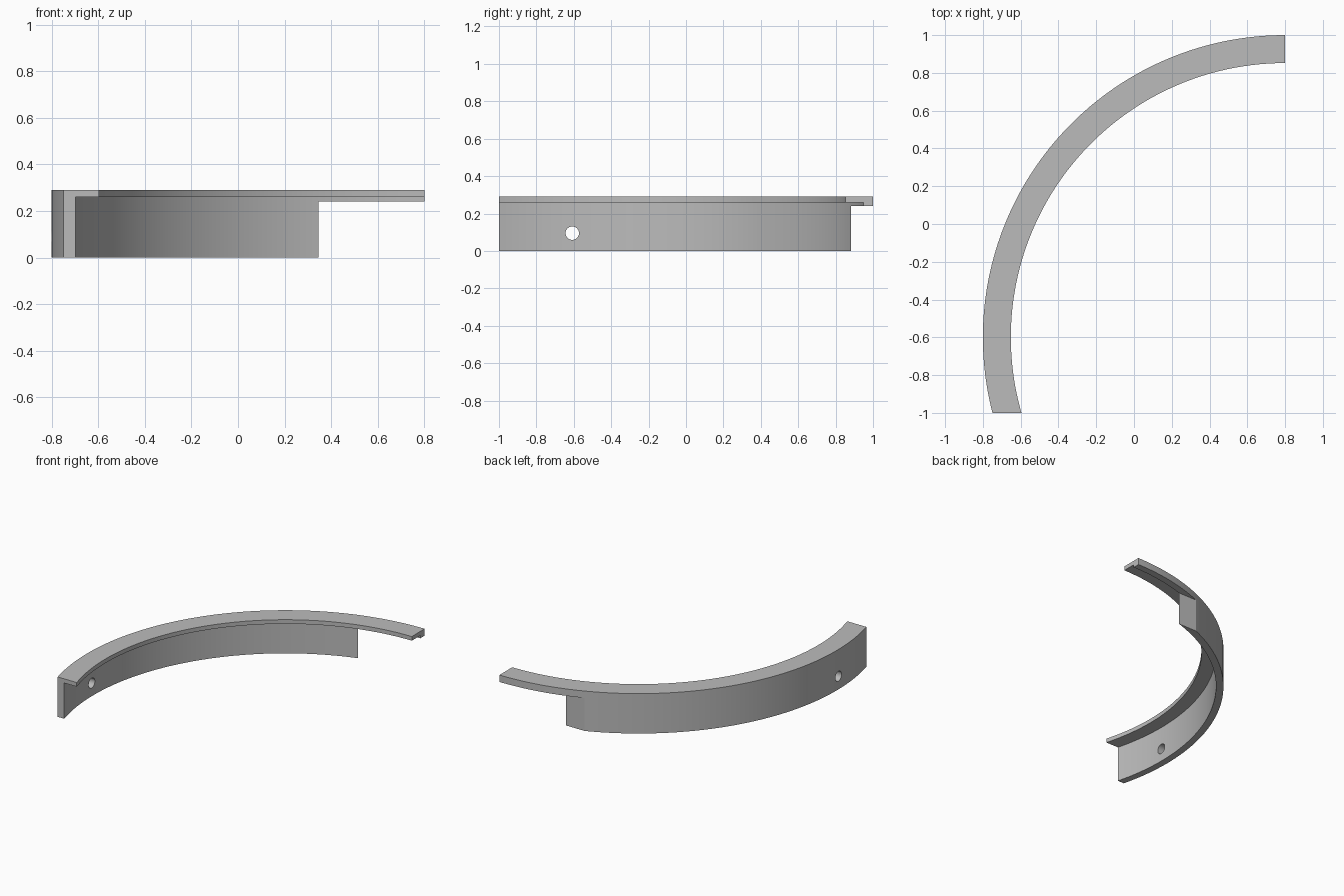
import bpy, bmesh, math

cube = bpy.data.objects.get("Cube")
if cube:
    bpy.data.objects.remove(cube, do_unlink=True)

# Flat grey material
grey = bpy.data.materials.new("plain_grey")
grey.use_nodes = True
colour = (0.5, 0.5, 0.5, 1)
grey.diffuse_color = colour
grey.node_tree.nodes["Principled BSDF"].inputs["Base Color"].default_value = colour

CENTRE_X, CENTRE_Y = 0.8, -0.6
FRONT_Y = -1.0
SEGMENTS = 96

# L-shaped cross-section: (radius, height)
section = [(1.55, 0), (1.6, 0), (1.6, 0.29), (1.452, 0.29), (1.452, 0.26), (1.55, 0.26)]

# Sweep the section; each corner's arc stops on the straight front plane
bm = bmesh.new()
rings = []
for i in range(SEGMENTS + 1):
    ring = []
    for r, z in section:
        sweep = math.pi / 2 + math.asin((CENTRE_Y - FRONT_Y) / r)
        a = math.pi / 2 + sweep * i / SEGMENTS
        ring.append(bm.verts.new((CENTRE_X + r * math.cos(a), CENTRE_Y + r * math.sin(a), z)))
    rings.append(ring)
n = len(section)
for a, b in zip(rings, rings[1:]):
    for j in range(n):
        k = (j + 1) % n
        bm.faces.new((a[j], a[k], b[k], b[j]))
bm.faces.new(rings[0])
bm.faces.new(rings[-1])
bmesh.ops.recalc_face_normals(bm, faces=bm.faces)
mesh = bpy.data.meshes.new("curved_flanged_rail")
bm.to_mesh(mesh)
bm.free()
rail = bpy.data.objects.new("curved_flanged_rail", mesh)
bpy.context.collection.objects.link(rail)
mesh.materials.append(grey)


def cut(cutter):
    """Subtract the cutter from the rail and discard it."""
    cutter.hide_render = True
    cutter.data.materials.append(grey)
    mod = rail.modifiers.new("cut", 'BOOLEAN')
    mod.operation = 'DIFFERENCE'
    mod.solver = 'EXACT'
    mod.object = cutter
    bpy.ops.object.select_all(action='DESELECT')
    rail.select_set(True)
    bpy.context.view_layer.objects.active = rail
    bpy.ops.object.modifier_apply(modifier=mod.name)
    bpy.data.objects.remove(cutter, do_unlink=True)


# Wall relief at the back end, leaving only the flange and its lip
bpy.ops.mesh.primitive_cube_add(size=1, location=(0.4, 1.032, 0.07))
relief = bpy.context.object
relief.name = "relief_cutter"
relief.scale = (1.4, 0.3, 0.34)
bpy.context.view_layer.update()
cut(relief)

# Round hole through the side wall
bpy.ops.mesh.primitive_cylinder_add(vertices=32, radius=0.036, depth=0.3,
                                    location=(-0.77, -0.608, 0.095),
                                    rotation=(0, math.pi / 2, 0))
hole = bpy.context.object
hole.name = "hole_cutter"
cut(hole)

# Smooth arcs with crisp edges
bpy.ops.object.select_all(action='DESELECT')
rail.select_set(True)
bpy.context.view_layer.objects.active = rail
bpy.ops.object.shade_smooth_by_angle(angle=math.radians(15))
